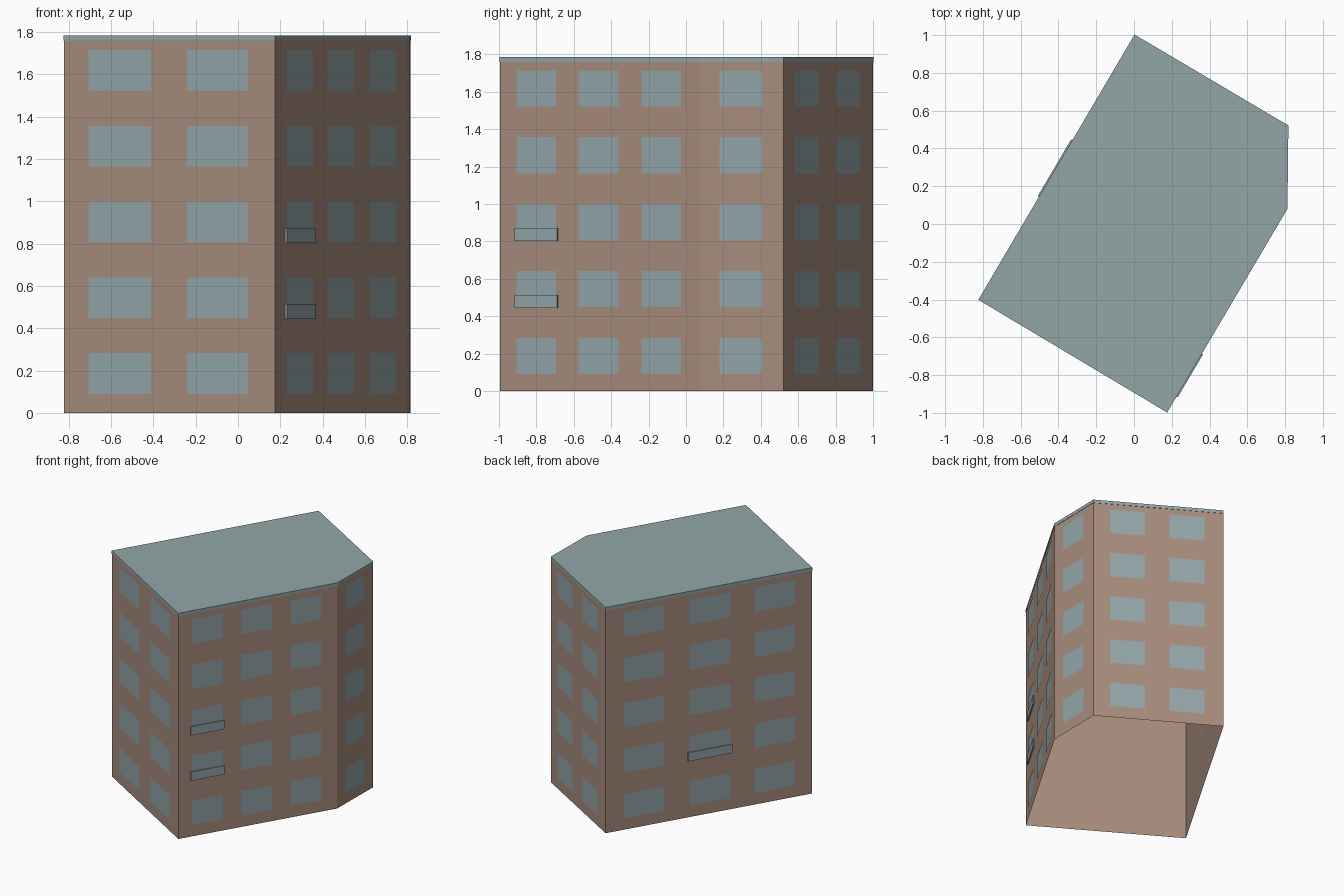
import bpy
from mathutils import Vector

if "Cube" in bpy.data.objects:
    bpy.data.objects.remove(bpy.data.objects["Cube"], do_unlink=True)


def material(name, rgb):
    m = bpy.data.materials.new(name)
    m.use_nodes = True
    m.diffuse_color = (*rgb, 1)
    m.node_tree.nodes["Principled BSDF"].inputs["Base Color"].default_value = (*rgb, 1)
    return m


BROWN = material("brown plaster", (0.39, 0.266, 0.205))
GLASS = material("window blue grey", (0.29, 0.38, 0.395))
ROOF = material("roof grey green", (0.29, 0.38, 0.38))

# Footprint corners, counter-clockwise from the front left
CORNERS = [Vector(c) for c in
           ((-0.822, -0.4), (0.175, -0.995), (0.81, 0.08), (0.815, 0.52), (0.003, 1.0))]
WALL_TOP, ROOF_TOP = 1.76, 1.785
FLOOR_STEP, SILL_Z, WINDOW_H = 0.358, 0.09, 0.193

# Window spans along each wall, as fractions of its length
WALLS = {
    "front": [(0.116, 0.412), (0.583, 0.874)],
    "right": [(0.084, 0.28), (0.393, 0.59), (0.706, 0.902)],
    "chamfer": [(0.227, 0.75)],
    "back": [(0.125, 0.396), (0.583, 0.854)],
    "left": [(0.087, 0.285), (0.406, 0.604), (0.72, 0.918)],
}


def make(name, verts, faces, mat):
    me = bpy.data.meshes.new(name)
    me.from_pydata(verts, [], faces)
    me.materials.append(mat)
    ob = bpy.data.objects.new(name, me)
    bpy.context.collection.objects.link(ob)
    return ob


def ring_sides(n):
    return [(i, (i + 1) % n, (i + 1) % n + n, i + n) for i in range(n)]


def on_wall(i, t, z, out):
    """Point on wall i at fraction t and height z, moved outwards."""
    a, b = CORNERS[i], CORNERS[(i + 1) % len(CORNERS)]
    d = (b - a).normalized()
    p = a.lerp(b, t) + Vector((d.y, -d.x)) * out
    return (p.x, p.y, z)


def panel(i, t0, t1, z0, z1, out):
    return [on_wall(i, t, z, out) for t, z in ((t0, z0), (t1, z0), (t1, z1), (t0, z1))]


# Walls, open underneath
n = len(CORNERS)
make("walls", [(c.x, c.y, z) for z in (0, WALL_TOP) for c in CORNERS],
     ring_sides(n), BROWN)

# Roof slab with a tiny overhang
make("roof", [(c.x * 1.003, c.y * 1.003, z) for z in (WALL_TOP, ROOF_TOP) for c in CORNERS],
     ring_sides(n) + [tuple(range(n, 2 * n)), tuple(reversed(range(n)))], ROOF)

# Window panes, five floors on every wall
for i, (side, spans) in enumerate(WALLS.items()):
    verts = []
    for floor in range(5):
        z = SILL_Z + floor * FLOOR_STEP
        for t0, t1 in spans:
            verts += panel(i, t0, t1, z, z + WINDOW_H, 0.002)
    faces = [tuple(range(k, k + 4)) for k in range(0, len(verts), 4)]
    make(side + "_windows", verts, faces, GLASS)

# Shallow window boxes under a few windows
BOX_FACES = ring_sides(4) + [(4, 5, 6, 7), (3, 2, 1, 0)]
for name, wall, column, floor in (("right_lower", 1, 0, 1), ("right_upper", 1, 0, 2),
                                  ("left", 4, 1, 1)):
    t0, t1 = list(WALLS.values())[wall][column]
    z = SILL_Z + floor * FLOOR_STEP
    span = (t0 - 0.008, t1 + 0.008, z - 0.003, z + 0.066)
    make(name + "_window_box", panel(wall, *span, 0) + panel(wall, *span, 0.009),
         BOX_FACES, GLASS)
